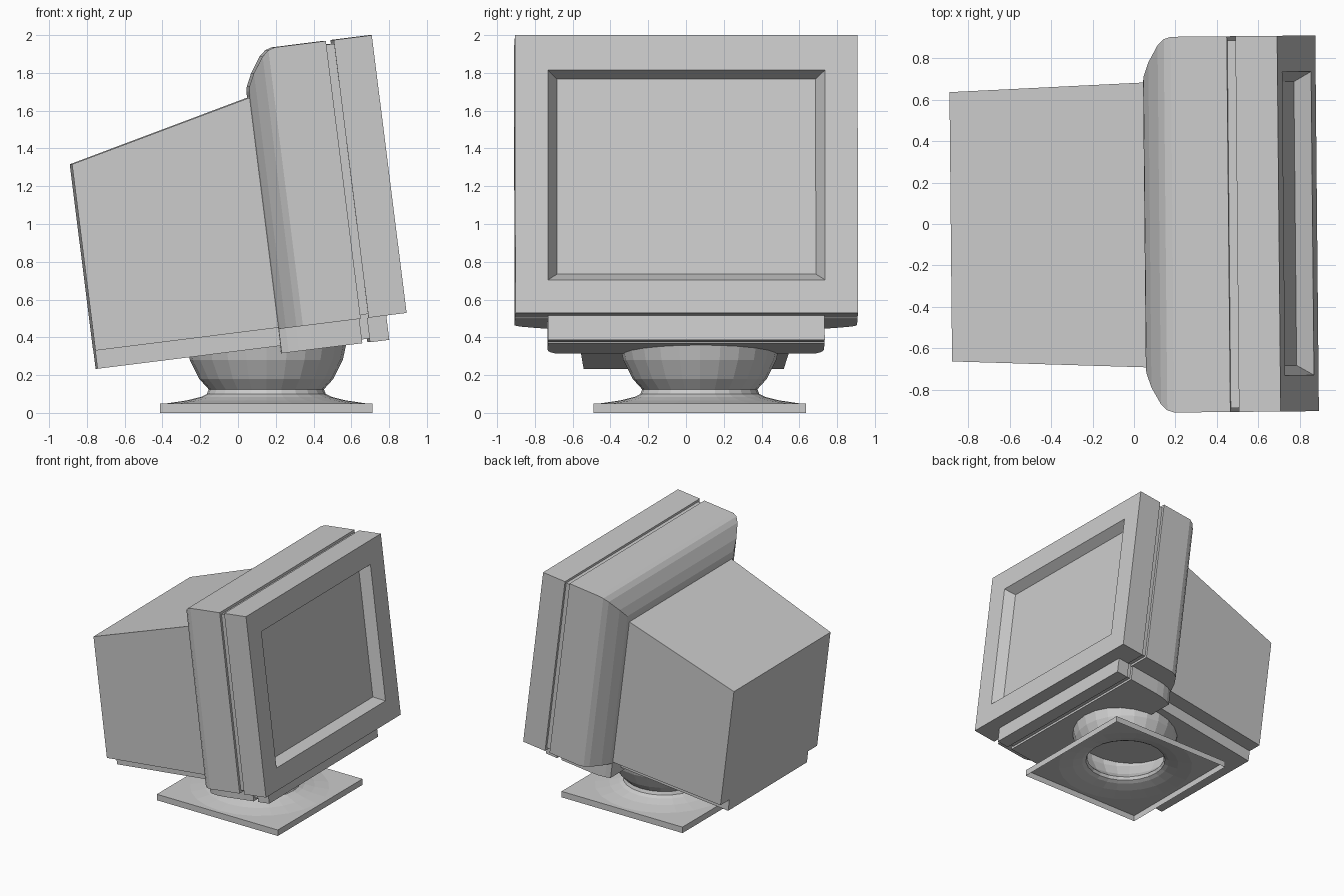
import bpy, bmesh
from math import sin, cos, radians, tau
from mathutils import Matrix

if "Cube" in bpy.data.objects:
    bpy.data.objects.remove(bpy.data.objects["Cube"])

# Whole display head is tilted back and turned very slightly
HEAD = (Matrix.Translation((0, -0.005, 0)) @ Matrix.Rotation(radians(0.55), 4, 'Z')
        @ Matrix.Rotation(radians(-7.15), 4, 'Y'))


def finish(name, bm, matrix=None):
    me = bpy.data.meshes.new(name)
    bm.to_mesh(me)
    bm.free()
    ob = bpy.data.objects.new(name, me)
    bpy.context.collection.objects.link(ob)
    if matrix:
        ob.matrix_world = matrix
    return ob


def bridge(bm, rings):
    n = len(rings[0])
    for a, b in zip(rings, rings[1:]):
        for i in range(n):
            j = (i + 1) % n
            bm.faces.new((a[i], a[j], b[j], b[i]))


def loft(name, sections, start=True, end=True):
    """Rectangular sections (depth, half width, bottom, top), back to front."""
    bm = bmesh.new()
    rings = [[bm.verts.new(p) for p in
              ((x, -h, lo), (x, h, lo), (x, h, hi), (x, -h, hi))]
             for x, h, lo, hi in sections]
    bridge(bm, rings)
    if start:
        bm.faces.new(rings[0][::-1])
    if end:
        bm.faces.new(rings[-1])
    return finish(name, bm, HEAD)


# Curved shell behind the screen, with a mitred faceted back edge
BOT, TOP, W = 0.415, 1.897, 0.907
curve = [(0.262, 0.215), (0.268, 0.19), (0.300, 0.122), (0.356, 0.040),
         (0.390, 0.011), (0.425, 0.0), (0.698, 0.0)]
loft("front_shell", [(u, W - d, BOT, TOP - d) for u, d in curve])

# Seam groove between shell and bezel
loft("seam", [(0.69, W - 0.02, BOT + 0.02, TOP - 0.02),
              (0.75, W - 0.02, BOT + 0.02, TOP - 0.02)])
loft("chin_seam", [(0.68, 0.712, 0.305, 0.45), (0.75, 0.712, 0.305, 0.45)])

# Bezel with sloping recess, and the screen at its back
glass = (0.864, 0.685, 0.632, 1.672)
loft("bezel", [(0.740, W, BOT, TOP), (0.943, W, BOT, TOP),
               (0.943, 0.733, 0.592, 1.710), glass], end=False)
loft("screen", [glass], start=False)

# Chin below the shell and bezel
loft("chin_back", [(0.262, 0.693, 0.285, BOT), (0.30, 0.712, 0.285, BOT),
                   (0.356, 0.727, 0.285, BOT), (0.425, 0.732, 0.285, BOT),
                   (0.692, 0.732, 0.285, BOT)])
loft("chin_front", [(0.733, 0.732, 0.285, BOT), (0.836, 0.732, 0.285, BOT)])

# Tapered tube housing and the tray under it
loft("rear_housing", [(-0.714, 0.65, 0.422, 1.416), (0.27, 0.688, 0.422, 1.651)])
loft("rear_tray", [(-0.714, 0.53, 0.325, 0.43), (0.27, 0.56, 0.325, 0.43)])

# Swivel stand: open square foot flowing into a flared neck and bowl
CX, CY, HALF, SEG = 0.150, 0.073, 0.562, 24
bm = bmesh.new()


def ring(r, z, square=False):
    out = []
    for i in range(SEG):
        a = tau * i / SEG
        k = r / max(abs(cos(a)), abs(sin(a))) if square else r
        out.append(bm.verts.new((CX + k * cos(a), CY + k * sin(a), z)))
    return out


profile = [(0.53, 0.05), (0.42, 0.066), (0.345, 0.085), (0.315, 0.10), (0.305, 0.125),
           (0.355, 0.18), (0.405, 0.28), (0.422, 0.36), (0.422, 0.42)]
bridge(bm, [ring(HALF, 0, True), ring(HALF, 0.05, True)]
       + [ring(r, z) for r, z in profile])
finish("swivel_stand", bm)
